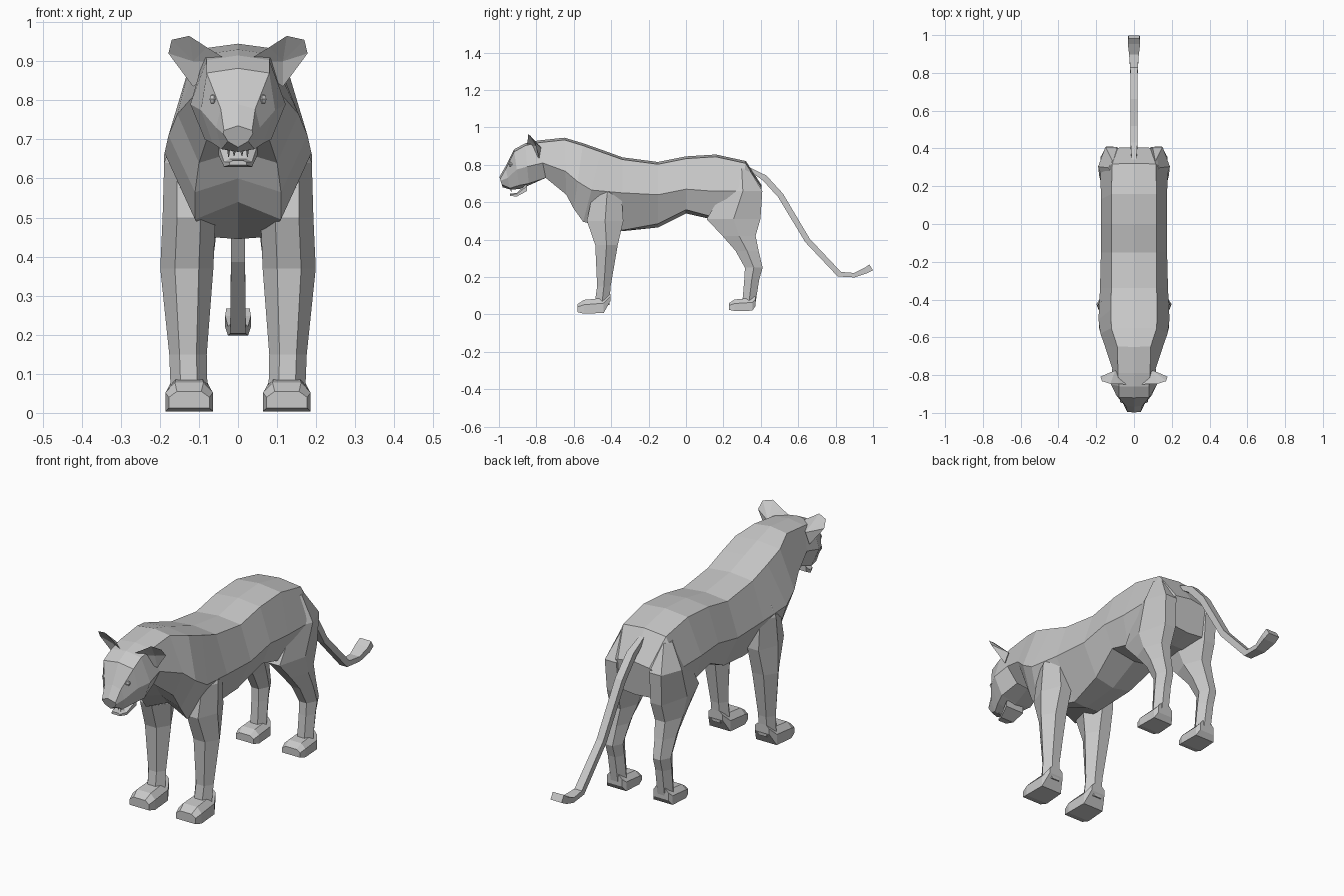
import bpy, bmesh, math
from mathutils import Vector

if "Cube" in bpy.data.objects:
    bpy.data.objects.remove(bpy.data.objects["Cube"])

fur = bpy.data.materials.new("grey_fur")
fur.diffuse_color = (0.58, 0.58, 0.58, 1)
fur.use_nodes = True
fur.node_tree.nodes["Principled BSDF"].inputs["Base Color"].default_value = fur.diffuse_color


def finish(name, bm):
    bmesh.ops.recalc_face_normals(bm, faces=bm.faces)
    me = bpy.data.meshes.new(name)
    bm.to_mesh(me)
    bm.free()
    me.materials.append(fur)
    ob = bpy.data.objects.new(name, me)
    bpy.context.collection.objects.link(ob)
    return ob


def loft(name, rings, side=1):
    """Skin closed rings of equal length and cap both ends; side=-1 mirrors in x."""
    bm = bmesh.new()
    vs = [[bm.verts.new((p[0] * side, p[1], p[2])) for p in r] for r in rings]
    n = len(vs[0])
    for a, b in zip(vs, vs[1:]):
        for i in range(n):
            j = (i + 1) % n
            bm.faces.new((a[i], a[j], b[j], b[i]))
    bm.faces.new(vs[0])
    bm.faces.new(vs[-1])
    return finish(name, bm)


def torso_ring(yt, zt, wt, zs, ws, zl, wl, zb, yb):
    """Symmetric slanted section: spine, back edge, flank, lower edge, keel."""
    def y(z):
        lo = min(zb, zl)
        return yb + (yt - yb) * (z - lo) / (zt - lo)
    half = [(0, zt), (wt, zt - 0.012), (ws, zs), (wl, zl), (0, zb)]
    pts = half + [(-x, z) for x, z in half[3:0:-1]]
    return [(x, y(z), z) for x, z in pts]


def leg_ring(z, y0, y1, x0, x1):
    """Hexagonal leg section with narrow front and back faces."""
    c, w, ym = (x0 + x1) / 2, (x1 - x0) / 2, (y0 + y1) / 2
    return [(c - w * .45, y0, z), (c + w * .45, y0, z), (c + w, ym, z),
            (c + w * .45, y1, z), (c - w * .45, y1, z), (c - w, ym, z)]


def paw_ring(y, z0, z1, c, w):
    zm = z0 + (z1 - z0) * .65
    return [(c - w, y, z0), (c + w, y, z0), (c + w, y, zm),
            (c + w * .6, y, z1), (c - w * .6, y, z1), (c - w, y, zm)]


# torso from neck to rump
neck = (-.79, .93, .085, .81, .115, .73, .07, .735, -.75)
loft("body", [torso_ring(*r) for r in [
    neck,
    (-.65, .945, .088, .765, .155, .64, .10, .67, -.64),
    (-.55, .915, .12, .71, .178, .565, .11, .60, -.60),
    (-.45, .88, .122, .665, .188, .495, .11, .54, -.55),
    (-.34, .84, .12, .65, .18, .45, .07, .445, -.34),
    (-.15, .815, .12, .64, .175, .485, .10, .465, -.15),
    (0, .845, .12, .67, .175, .56, .13, .54, 0),
    (.16, .855, .12, .66, .175, .53, .13, .515, .11),
    (.32, .82, .115, .66, .178, .50, .12, .50, .28),
    (.405, .69, .085, .64, .145, .53, .11, .52, .385),
]])

# head with muzzle
loft("head", [torso_ring(*r) for r in [
    (-.998, .735, .036, .715, .038, .695, .026, .68, -.98),
    (-.966, .79, .044, .73, .056, .675, .042, .668, -.94),
    (-.92, .882, .08, .775, .095, .69, .065, .67, -.89),
    (-.86, .915, .08, .79, .122, .70, .085, .69, -.84),
    neck,
]])

# lower jaw
loft("lower_jaw", [paw_ring(*r) for r in [
    (-.94, .634, .646, 0, .022),
    (-.905, .63, .65, 0, .036),
    (-.85, .66, .70, 0, .05),
]])

# tail: square tube swept along a path in the middle plane
path = [(.325, .785), (.42, .73), (.505, .637), (.65, .395),
        (.82, .215), (.90, .21), (.96, .234), (.99, .252)]
halfw = [.012, .018, .019, .018, .02, .026, .033, .03]
thick = [.008, .016, .016, .015, .015, .012, .016, .018]
rings = []
for i, (y, z) in enumerate(path):
    a, b = path[max(i - 1, 0)], path[min(i + 1, len(path) - 1)]
    t = Vector((b[0] - a[0], b[1] - a[1])).normalized()
    ny, nz = -t.y * thick[i], t.x * thick[i]
    w = halfw[i]
    rings.append([(-w, y + ny, z + nz), (w, y + ny, z + nz),
                  (w, y - ny, z - nz), (-w, y - ny, z - nz)])
loft("tail", rings)

front_leg = [(.70, -.45, -.37, .08, .17), (.64, -.50, -.345, .07, .189),
             (.50, -.53, -.335, .058, .193), (.37, -.485, -.365, .063, .199),
             (.15, -.475, -.403, .08, .176), (.05, -.49, -.41, .078, .172)]
hind_leg = [(.78, .26, .335, .06, .135), (.66, .20, .408, .05, .19),
            (.51, .11, .398, .05, .184), (.42, .195, .372, .06, .18),
            (.34, .265, .388, .075, .175), (.25, .315, .41, .085, .172),
            (.19, .312, .392, .085, .17), (.05, .30, .37, .083, .168)]
front_paw = [(-.58, .012, .055, .125, .052), (-.545, .004, .078, .125, .061),
             (-.44, .008, .088, .125, .056), (-.405, .07, .11, .125, .038)]
hind_paw = [(.23, .025, .06, .125, .048), (.26, .018, .08, .125, .056),
            (.355, .02, .088, .125, .052), (.372, .045, .10, .125, .04)]
ear_rim = [(.022, -.852, .90), (.08, -.846, .936), (.125, -.846, .965),
           (.17, -.832, .955), (.178, -.808, .92), (.115, -.785, .835)]

for side, tag in ((1, "left"), (-1, "right")):
    # legs and paws
    loft("front_leg_" + tag, [leg_ring(*r) for r in front_leg], side)
    loft("hind_leg_" + tag, [leg_ring(*r) for r in hind_leg], side)
    loft("front_paw_" + tag, [paw_ring(*r) for r in front_paw], side)
    loft("hind_paw_" + tag, [paw_ring(*r) for r in hind_paw], side)

    # cupped ear: rim joined to a hollow front point and a bulging back point
    bm = bmesh.new()
    rim = [bm.verts.new((x * side, y, z)) for x, y, z in ear_rim]
    hollow = bm.verts.new((.115 * side, -.803, .90))
    back = bm.verts.new((.10 * side, -.775, .893))
    for i in range(len(rim)):
        a, b = rim[i], rim[(i + 1) % len(rim)]
        bm.faces.new((a, b, hollow))
        bm.faces.new((b, a, back))
    finish("ear_" + tag, bm)

    # eye
    bm = bmesh.new()
    bmesh.ops.create_uvsphere(bm, u_segments=6, v_segments=4, radius=.014)
    bmesh.ops.translate(bm, verts=bm.verts, vec=(.061 * side, -.935, .803))
    finish("eye_" + tag, bm)

    # upper teeth
    for k, x in enumerate((.01, .024)):
        bm = bmesh.new()
        bmesh.ops.create_cone(bm, cap_ends=True, segments=4, radius1=.001,
                              radius2=.004, depth=.012 + .005 * k)
        bmesh.ops.translate(bm, verts=bm.verts, vec=(x * side, -.935, .664))
        finish("tooth_%s_%d" % (tag, k + 1), bm)
